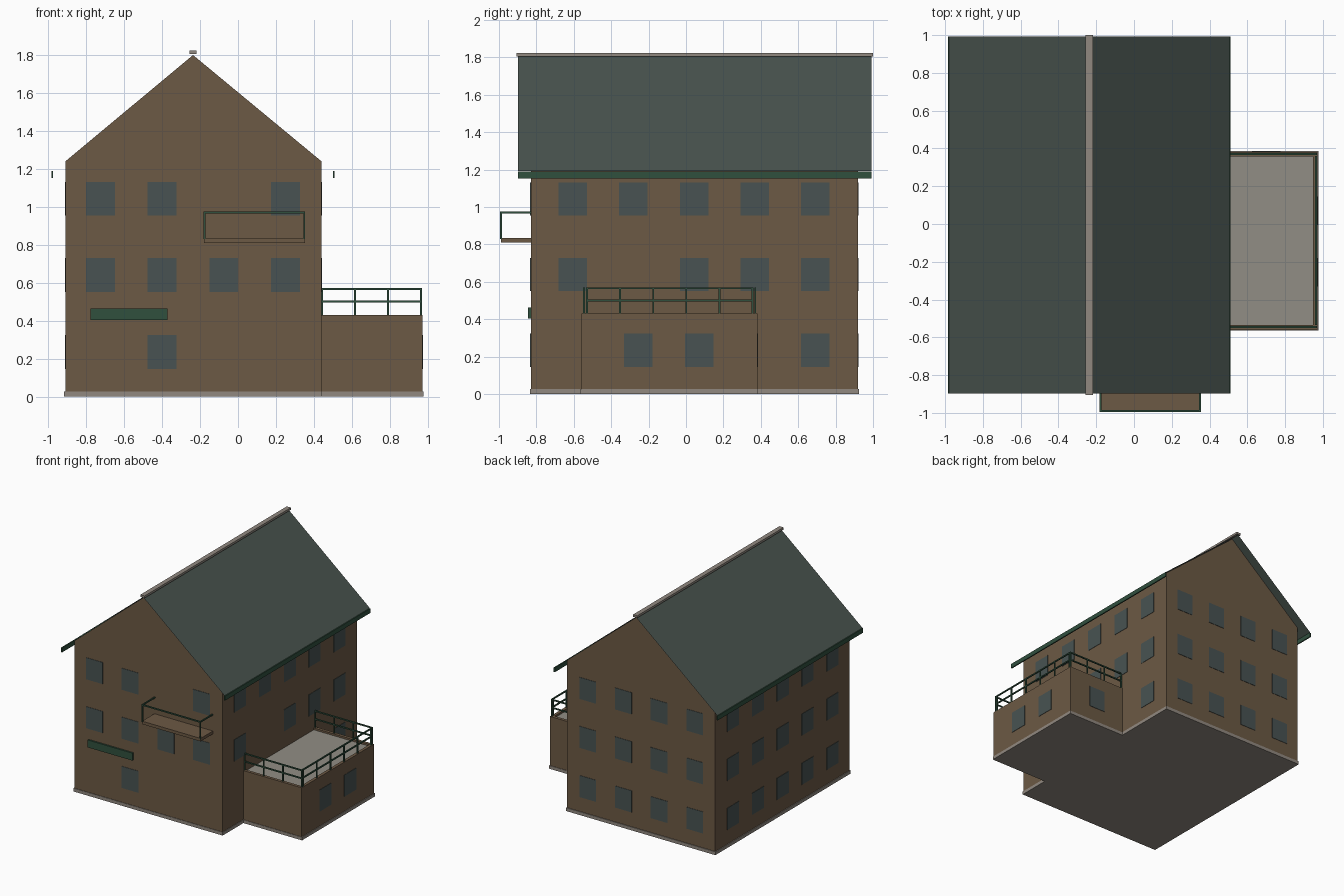
import bpy
import bmesh

cube = bpy.data.objects.get("Cube")
if cube:
    bpy.data.objects.remove(cube, do_unlink=True)


def material(name, rgb):
    m = bpy.data.materials.new(name)
    m.use_nodes = True
    m.diffuse_color = (*rgb, 1)
    bsdf = next(n for n in m.node_tree.nodes if n.type == 'BSDF_PRINCIPLED')
    bsdf.inputs["Base Color"].default_value = (*rgb, 1)
    return m


BROWN = material("brown_wall", (0.15, 0.10, 0.058))
SLATE = material("slate_green_roof", (0.065, 0.087, 0.076))
GLASS = material("window_grey_green", (0.065, 0.086, 0.084))
GREEN = material("dark_green_trim", (0.03, 0.08, 0.048))
STONE = material("stone_grey", (0.283, 0.25, 0.216))
PAVING = material("paving_grey", (0.283, 0.27, 0.235))


def make_object(name, bm, mat):
    mesh = bpy.data.meshes.new(name)
    bm.to_mesh(mesh)
    bm.free()
    mesh.materials.append(mat)
    obj = bpy.data.objects.new(name, mesh)
    bpy.context.collection.objects.link(obj)
    return obj


def add_box(bm, x, y, z):
    """Add a box from (low, high) ranges."""
    for v in bmesh.ops.create_cube(bm, size=1)["verts"]:
        v.co = [r[0] if c < 0 else r[1] for c, r in zip(v.co, (x, y, z))]


def boxes(name, mat, *ranges):
    bm = bmesh.new()
    for r in ranges:
        add_box(bm, *r)
    return make_object(name, bm, mat)


# Main dimensions
LEFT, RIGHT, FRONT, BACK = -0.91, 0.44, -0.83, 0.92
MID, EAVES, APEX = -0.237, 1.24, 1.80
T_RIGHT, T_FRONT, T_BACK, T_TOP = 0.972, -0.56, 0.382, 0.43

# House body: gable profile extruded front to back
bm = bmesh.new()
profile = [(LEFT, 0.01), (RIGHT, 0.01), (RIGHT, EAVES), (MID, APEX), (LEFT, EAVES)]
gable = bm.faces.new([bm.verts.new((x, FRONT, z)) for x, z in profile])
extruded = bmesh.ops.extrude_face_region(bm, geom=[gable])["geom"]
bmesh.ops.translate(bm, vec=(0, BACK - FRONT, 0),
                    verts=[v for v in extruded if isinstance(v, bmesh.types.BMVert)])
bmesh.ops.recalc_face_normals(bm, faces=bm.faces)
make_object("house_walls", bm, BROWN)

# Thin roof slopes, eaves boards and ridge cap
SLOPE = (APEX - EAVES) / (RIGHT - MID)
HALF, Y0, Y1 = 0.742, -0.897, 0.993
for side, label in ((1, "left"), (-1, "right")):
    bm = bmesh.new()
    edge = (MID + side * HALF, APEX + 0.006 - SLOPE * HALF)
    corners = [(MID, Y0, APEX + 0.006), (edge[0], Y0, edge[1]),
               (edge[0], Y1, edge[1]), (MID, Y1, APEX + 0.006)]
    slope = bm.faces.new([bm.verts.new(c) for c in corners])
    slope.normal_update()
    if slope.normal.z < 0:
        slope.normal_flip()
    make_object("roof_slope_" + label, bm, SLATE)
    boxes("eaves_board_" + label, GREEN,
          ((edge[0] - 0.005, edge[0] + 0.005), (Y0, Y1), (1.153, 1.19)))
boxes("ridge_cap", STONE, ((MID - 0.019, MID + 0.019), (-0.905, 1.0), (1.805, 1.823)))

# Stone plinth under house and terrace
boxes("plinth", STONE,
      ((LEFT - 0.006, RIGHT + 0.004), (FRONT - 0.004, BACK + 0.006), (0, 0.027)),
      ((RIGHT - 0.01, T_RIGHT + 0.006), (T_FRONT - 0.004, T_BACK + 0.004), (0, 0.026)))

# Terrace block with low parapet and paved floor
RIM = 0.025
boxes("terrace_walls", BROWN,
      ((RIGHT, T_RIGHT), (T_FRONT, T_BACK), (0.01, T_TOP - 0.02)),
      ((T_RIGHT - RIM, T_RIGHT), (T_FRONT, T_BACK), (T_TOP - 0.03, T_TOP)),
      ((RIGHT, T_RIGHT), (T_FRONT, T_FRONT + RIM), (T_TOP - 0.03, T_TOP)),
      ((RIGHT, T_RIGHT), (T_BACK - RIM, T_BACK), (T_TOP - 0.03, T_TOP)))
boxes("terrace_floor", PAVING,
      ((RIGHT, T_RIGHT - RIM), (T_FRONT + RIM, T_BACK - RIM), (T_TOP - 0.025, T_TOP - 0.015)))


# Railings: posts and rails of square bar
def bar(a, b, r=0.005):
    return [(min(p, q) - r, max(p, q) + r) for p, q in zip(a, b)]


def railing(name, start, end, base, heights, spans):
    (x0, y0), (x1, y1) = start, end
    parts = [bar((x0, y0, h), (x1, y1, h)) for h in heights]
    for i in range(spans + 1):
        t = i / spans
        x, y = x0 + (x1 - x0) * t, y0 + (y1 - y0) * t
        parts.append(bar((x, y, base), (x, y, heights[-1])))
    boxes(name, GREEN, *parts)


RX, RF, RB = T_RIGHT - 0.008, T_FRONT + 0.014, T_BACK - 0.012
HEIGHTS = (0.5, 0.566)
railing("terrace_railing_front", (RIGHT + 0.004, RF), (RX, RF), T_TOP, HEIGHTS, 3)
railing("terrace_railing_back", (RIGHT + 0.004, RB), (RX, RB), T_TOP, HEIGHTS, 3)
railing("terrace_railing_side", (RX, RF + 0.017), (RX, RB - 0.015), T_TOP, HEIGHTS, 5)

# Front balcony
BX0, BX1, BY = -0.18, 0.352, -0.99
boxes("balcony_slab", BROWN, ((BX0, BX1), (BY, FRONT), (0.81, 0.835)))
railing("balcony_railing_front", (BX0 + 0.003, BY), (BX1 - 0.003, BY), 0.835, (0.97,), 1)
for label, x in (("right", BX0 + 0.003), ("left", BX1 - 0.003)):
    boxes("balcony_rail_" + label, GREEN, bar((x, BY, 0.97), (x, FRONT, 0.97)))

# Plain panel above the entrance
boxes("front_panel", GREEN, ((-0.778, -0.372), (FRONT - 0.014, FRONT), (0.403, 0.464)))

# Windows: thin plates on each wall
W, H, THICK = 0.076, 0.089, 0.003
ROWS = (0.235, 0.64, 1.043)
COLS_X = [-0.725 + 0.325 * i for i in range(4)]
COLS_Y = [-0.605 + 0.324 * i for i in range(5)]


def windows(name, axis, wall, places):
    parts = []
    for u, z in places:
        across, depth = (u - W, u + W), (wall - THICK, wall + THICK)
        pair = (across, depth) if axis == "x" else (depth, across)
        parts.append((*pair, (z - H, z + H)))
    boxes(name, GLASS, *parts)


def grid(cols, skip=()):
    return [(u, z) for r, z in enumerate(ROWS) for c, u in enumerate(cols)
            if (r, c) not in skip]


windows("front_windows", "x", FRONT, grid(COLS_X, {(0, 0), (0, 2), (0, 3), (2, 2)}))
windows("back_windows", "x", BACK, grid(COLS_X))
windows("right_windows", "y", LEFT, grid(COLS_Y))
windows("left_windows", "y", RIGHT,
        grid(COLS_Y, {(0, 0), (0, 1), (0, 2), (0, 3), (1, 1)}))
windows("terrace_side_windows", "y", T_RIGHT, [(-0.255, ROWS[0]), (0.07, ROWS[0])])
windows("terrace_back_window", "x", T_BACK, [(0.70, ROWS[0])])
